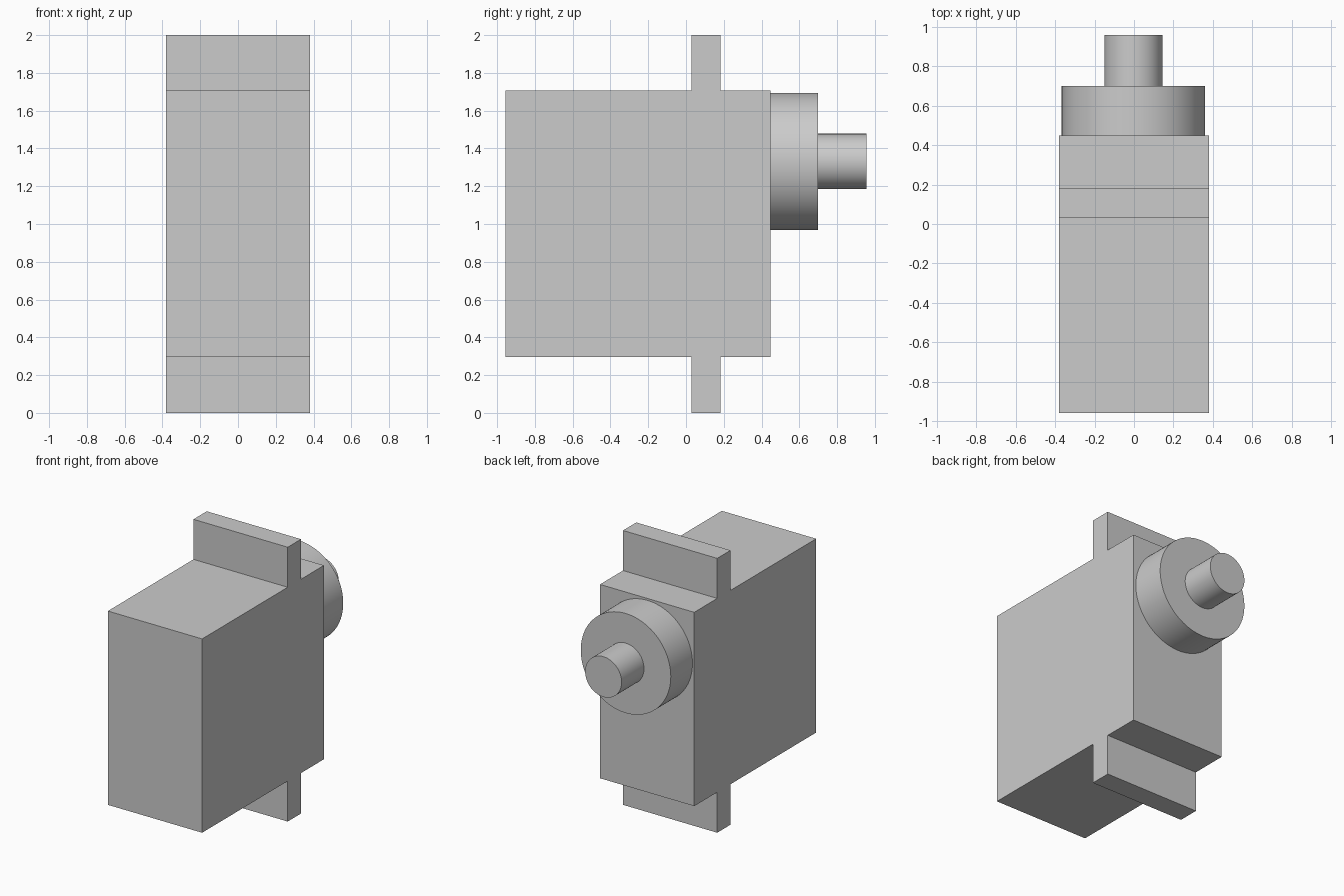
import bpy
import math

cube = bpy.data.objects.get("Cube")
if cube:
    bpy.data.objects.remove(cube, do_unlink=True)

grey = bpy.data.materials.new("light_grey")
grey.use_nodes = True
GREY = (0.6, 0.6, 0.6, 1)
grey.diffuse_color = GREY
grey.node_tree.nodes["Principled BSDF"].inputs["Base Color"].default_value = GREY

WIDTH = 0.76


def finish(name):
    ob = bpy.context.object
    ob.name = ob.data.name = name
    ob.data.materials.append(grey)
    return ob


def box(name, y0, y1, z0, z1):
    bpy.ops.mesh.primitive_cube_add(size=1, location=(0, (y0 + y1) / 2, (z0 + z1) / 2))
    bpy.context.object.scale = (WIDTH, y1 - y0, z1 - z0)
    bpy.ops.object.transform_apply(location=False, rotation=False, scale=True)
    return finish(name)


def cylinder(name, radius, y0, y1):
    bpy.ops.mesh.primitive_cylinder_add(
        vertices=96, radius=radius, depth=y1 - y0,
        location=(-0.003, (y0 + y1) / 2, 1.331), rotation=(math.pi / 2, 0, 0))
    bpy.ops.object.shade_smooth_by_angle(angle=math.radians(30))
    return finish(name)


# Rectangular housing
box("motor_housing", -0.956, 0.448, 0.295, 1.708)

# Mounting tabs above and below the housing
box("upper_mounting_tab", 0.03, 0.183, 1.708, 2.0)
box("lower_mounting_tab", 0.03, 0.183, 0.0, 0.295)

# Round gear cover and output shaft on the back
cylinder("gear_cover", 0.363, 0.448, 0.698)
cylinder("output_shaft", 0.147, 0.698, 0.956)
